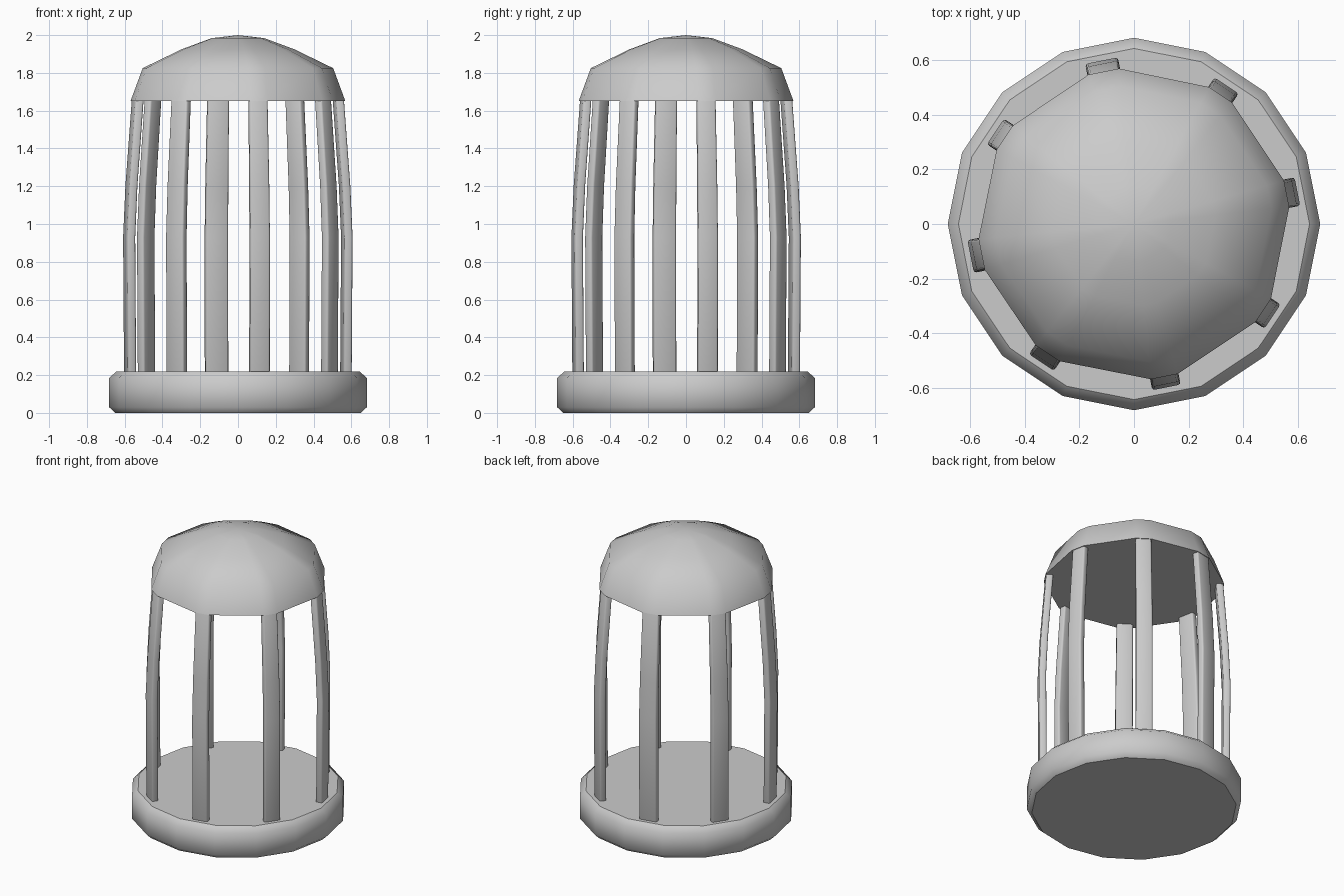
import bpy, bmesh
from math import sin, cos, radians, asin, degrees
from mathutils import Vector

if "Cube" in bpy.data.objects:
    bpy.data.objects.remove(bpy.data.objects["Cube"])


def loft(name, rings, apex=None):
    """Skin equal-sized rings of points; flat caps, or a point at the top."""
    bm = bmesh.new()
    loops = [[bm.verts.new(p) for p in r] for r in rings]
    n = len(loops[0])
    for a, b in zip(loops, loops[1:]):
        for i in range(n):
            j = (i + 1) % n
            bm.faces.new((a[i], a[j], b[j], b[i])).smooth = True
    caps = [bm.faces.new(loops[0][::-1])]
    if apex:
        top = bm.verts.new(apex)
        for i in range(n):
            bm.faces.new((loops[-1][i], loops[-1][(i + 1) % n], top)).smooth = True
    else:
        caps.append(bm.faces.new(loops[-1]))
    for f in caps:
        for e in f.edges:
            e.smooth = False
    bmesh.ops.recalc_face_normals(bm, faces=bm.faces)
    me = bpy.data.meshes.new(name)
    bm.to_mesh(me)
    bm.free()
    ob = bpy.data.objects.new(name, me)
    bpy.context.collection.objects.link(ob)
    return ob


def ring(radius, z, angles):
    return [(radius * cos(radians(a)), radius * sin(radians(a)), z) for a in angles]


# round base, 16 sides with softened rims
sides = [i * 22.5 for i in range(16)]
loft("base", [ring(r, z, sides) for r, z in
              ((0.65, 0), (0.682, 0.03), (0.682, 0.185), (0.643, 0.22))])

# eight bars that lean inward above the middle
bars = [(11.25 + 45 * k, w) for k, w in
        enumerate((0.106, 0.106, 0.122, 0.113, 0.122, 0.11, 0.106, 0.106))]
THICK = 0.045
for k, (ang, width) in enumerate(bars):
    out = Vector((cos(radians(ang)), sin(radians(ang)), 0))
    side = Vector((-out.y, out.x, 0))
    rings = []
    for outer, z, s in ((0.605, 0.2, 1), (0.61, 0.93, 1), (0.598, 1.2, 0.98), (0.563, 1.67, 0.93)):
        h = width * s / 2
        rings.append([out * r + side * t + Vector((0, 0, z)) for r, t in
                      ((outer, -h), (outer, h), (outer - THICK, h), (outer - THICK, -h))])
    bar = loft(f"bar_{k + 1}", rings)
    bev = bar.modifiers.new("soft_edges", "BEVEL")
    bev.width = 0.01
    bev.segments = 2

# dome whose narrow sides line up with the bars
corners = []
for ang, width in bars:
    half = degrees(asin(width * 0.93 / 2 / 0.57))
    corners += [ang - half, ang + half]
loft("dome", [ring(r, z, corners) for r, z in
              ((0.572, 1.65), (0.507, 1.825), (0.3, 1.925), (0.14, 1.984))], (0, 0, 2.0))
